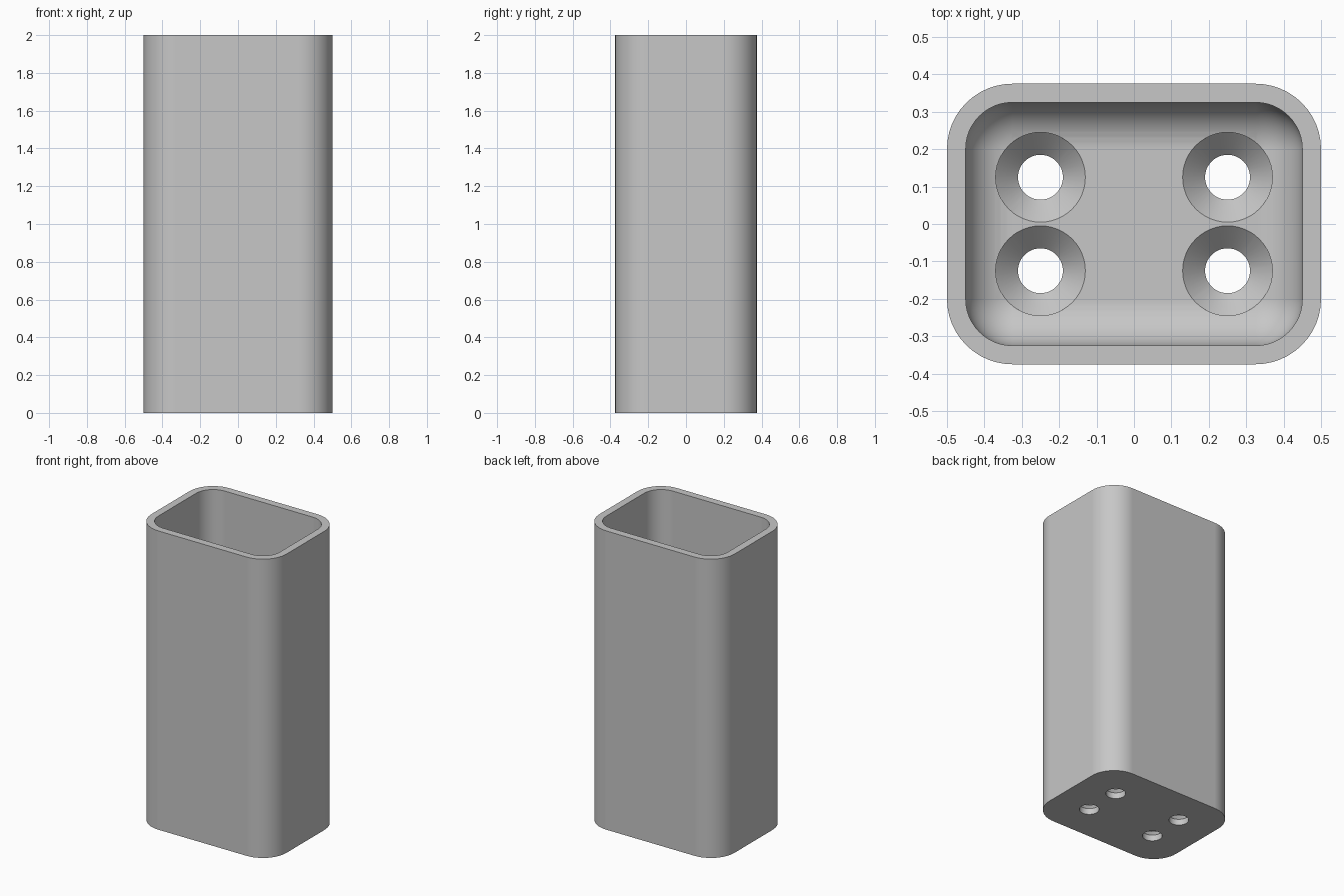
import bpy
import bmesh
from math import sin, cos, pi

old = bpy.data.objects.get("Cube")
if old:
    bpy.data.objects.remove(old, do_unlink=True)

CORNER_X, CORNER_Y = 0.325, 0.2    # shared centres of all rounded corners
OUTER_R, INNER_R = 0.175, 0.125
HEIGHT, FLOOR = 2.0, 0.1
ARC = 12

grey = bpy.data.materials.new("plain grey")
grey.use_nodes = True
grey.diffuse_color = (0.57, 0.57, 0.57, 1)
grey.node_tree.nodes["Principled BSDF"].inputs["Base Color"].default_value = grey.diffuse_color


def make_object(name, bm):
    bmesh.ops.recalc_face_normals(bm, faces=bm.faces)
    mesh = bpy.data.meshes.new(name)
    bm.to_mesh(mesh)
    bm.free()
    mesh.materials.append(grey)
    obj = bpy.data.objects.new(name, mesh)
    bpy.context.collection.objects.link(obj)
    return obj


def loft(bm, rings):
    """Skin closed rings of points in order and cap both ends."""
    loops = [[bm.verts.new(p) for p in ring] for ring in rings]
    for a, b in zip(loops, loops[1:]):
        for i in range(len(a)):
            j = (i + 1) % len(a)
            bm.faces.new((a[i], a[j], b[j], b[i]))
    bm.faces.new(loops[0])
    bm.faces.new(loops[-1])


def rounded_ring(r, z):
    points = []
    for k, (sx, sy) in enumerate([(1, 1), (-1, 1), (-1, -1), (1, -1)]):
        for i in range(ARC + 1):
            a = (k + i / ARC) * pi / 2
            points.append((sx * CORNER_X + r * cos(a), sy * CORNER_Y + r * sin(a), z))
    return points


def circle(x, y, r, z, n=48):
    return [(x + r * cos(2 * pi * i / n), y + r * sin(2 * pi * i / n), z) for i in range(n)]


# Holder: outer wall, rim, inner wall, then the fillet down to the floor
rings = [rounded_ring(OUTER_R, 0), rounded_ring(OUTER_R, HEIGHT), rounded_ring(INNER_R, HEIGHT)]
for i in range(ARC):
    a = i / ARC * pi / 2
    rings.append(rounded_ring(INNER_R * cos(a), FLOOR + INNER_R * (1 - sin(a))))
# flat floor edge, a plain rectangle where the corner arcs shrink to points
rings.append(rounded_ring(0, FLOOR))
bm = bmesh.new()
loft(bm, rings)
bmesh.ops.remove_doubles(bm, verts=bm.verts, dist=1e-5)
holder = make_object("holder", bm)

# Four countersunk screw holes through the floor
bm = bmesh.new()
for x in (-0.25, 0.25):
    for y in (-0.125, 0.125):
        loft(bm, [circle(x, y, r, z) for r, z in
                  ((0.06, -0.1), (0.06, 0.04), (0.12, FLOOR), (0.12, 0.2))])
cutter = make_object("screw_hole_cutter", bm)
cutter.hide_render = True

cut = holder.modifiers.new("screw holes", 'BOOLEAN')
cut.operation = 'DIFFERENCE'
cut.solver = 'EXACT'
cut.object = cutter

bpy.ops.object.select_all(action='DESELECT')
holder.select_set(True)
bpy.context.view_layer.objects.active = holder
bpy.ops.object.modifier_apply(modifier=cut.name)
bpy.data.objects.remove(cutter, do_unlink=True)

# Smooth curves, crisp rims, and flat panels kept flat
bpy.ops.object.shade_smooth_by_angle(angle=pi / 6)
normals = holder.modifiers.new("flat panels", 'WEIGHTED_NORMAL')
normals.keep_sharp = True
